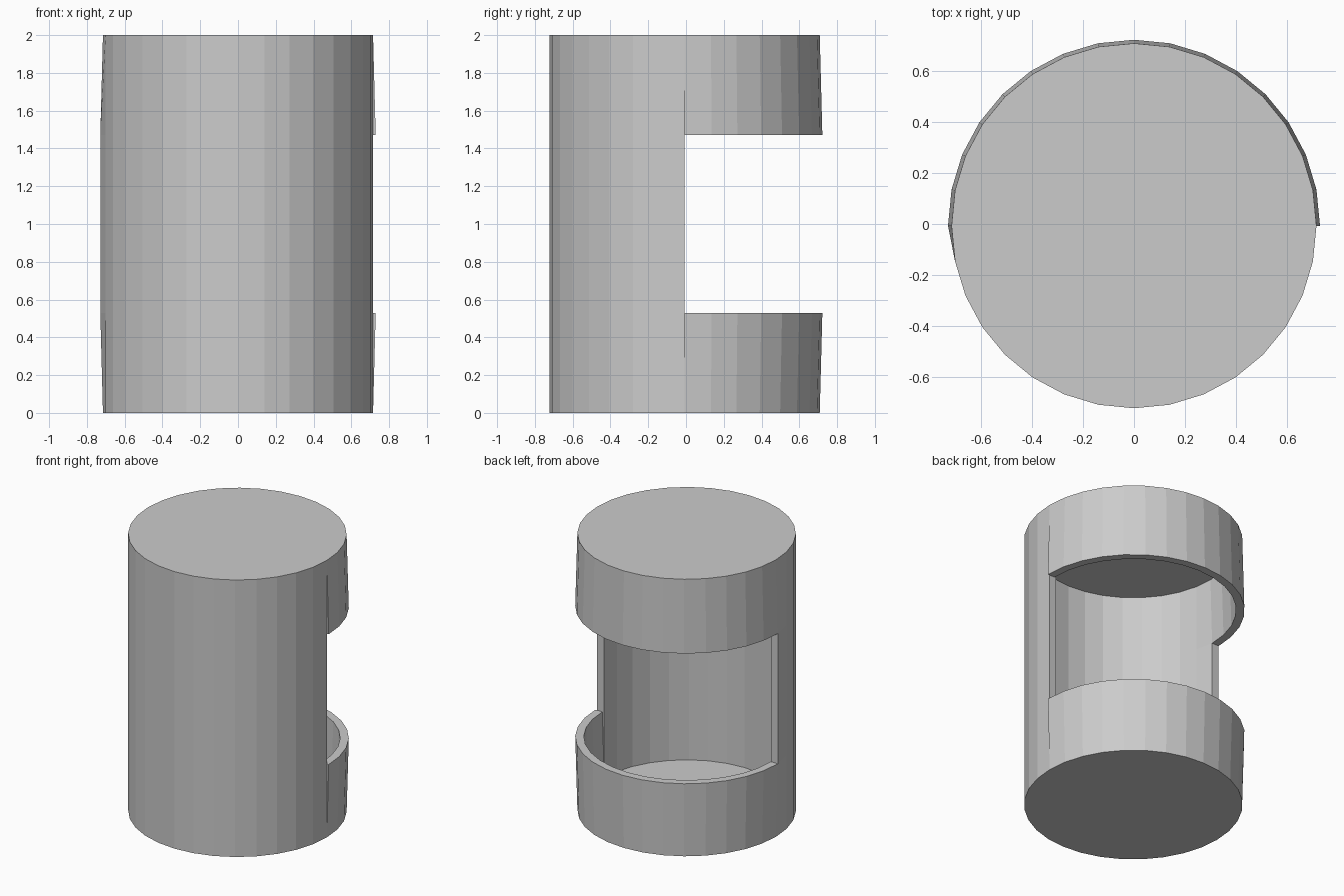
import bpy, bmesh, math

cube = bpy.data.objects.get("Cube")
if cube:
    bpy.data.objects.remove(cube)

SIDES = 32
HALF = SIDES // 2
RADIUS, FLARE, WALL = 0.715, 0.014, 0.056
HEIGHT, SILL, LINTEL = 2.0, 0.53, 1.47
CENTRE_Y = -0.007

grey = bpy.data.materials.new("plain grey")
grey.use_nodes = True
colour = (0.6, 0.6, 0.6, 1)
grey.diffuse_color = colour
grey.node_tree.nodes["Principled BSDF"].inputs["Base Color"].default_value = colour

bm = bmesh.new()


def column(k, flare):
    """Outer and inner vertices up one edge of the shell, widest at the window."""
    a = math.tau * k / SIDES

    def verts(r, heights):
        out = []
        for z in heights:
            rr = r + (flare if z in (SILL, LINTEL) else 0)
            out.append(bm.verts.new((rr * math.cos(a), rr * math.sin(a) + CENTRE_Y, z)))
        return out

    return (verts(RADIUS, (0, SILL, LINTEL, HEIGHT)),
            verts(RADIUS - WALL, (WALL, SILL, LINTEL, HEIGHT - WALL)))


def strip(c, d, i):
    """Outer and inner wall between two columns, at level i."""
    bm.faces.new((c[0][i], d[0][i], d[0][i + 1], c[0][i + 1]))
    bm.faces.new((d[1][i], c[1][i], c[1][i + 1], d[1][i + 1]))


back = [column(k, FLARE) for k in range(HALF + 1)]
front = [back[-1]] + [column(k, 0) for k in range(HALF + 1, SIDES + 1)]

# Closed front wall
for c, d in zip(front, front[1:]):
    for level in range(3):
        strip(c, d, level)

# Flared bands above and below the back window, with their rims
for c, d in zip(back, back[1:]):
    strip(c, d, 0)
    strip(c, d, 2)
    bm.faces.new((c[0][1], d[0][1], d[1][1], c[1][1]))
    bm.faces.new((c[1][2], d[1][2], d[0][2], c[0][2]))

# Upright ends of the wall at the window
for outer, inner in (front[0], front[-1]):
    bm.faces.new((outer[1], inner[1], inner[2], outer[2]))

# Small step where the flared bands meet the straight wall
for s, f in zip(front[-1], back[0]):
    bm.faces.new((s[0], s[1], f[1]))
    bm.faces.new((s[3], f[2], s[2]))

# End caps, inner floor and ceiling
ring = back + front[1:-1]
for side in (0, 1):
    for level in (0, 3):
        bm.faces.new([c[side][level] for c in ring])

bmesh.ops.remove_doubles(bm, verts=bm.verts, dist=0.0001)
bmesh.ops.recalc_face_normals(bm, faces=bm.faces)

mesh = bpy.data.meshes.new("windowed_drum")
bm.to_mesh(mesh)
bm.free()
mesh.materials.append(grey)
drum = bpy.data.objects.new("windowed_drum", mesh)
bpy.context.collection.objects.link(drum)
